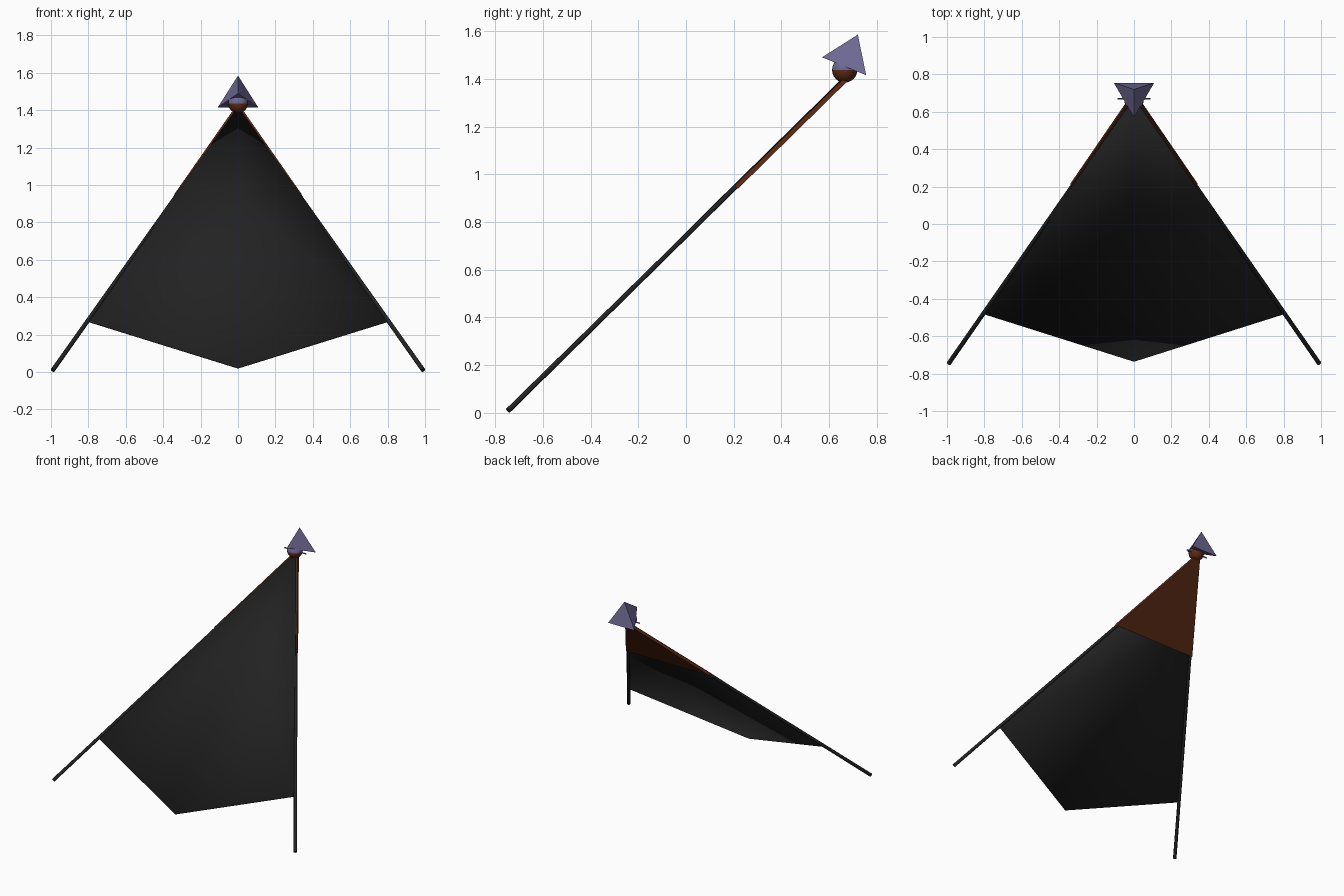
import bpy, bmesh, math
from mathutils import Vector

if "Cube" in bpy.data.objects:
    bpy.data.objects.remove(bpy.data.objects["Cube"])

def material(name, rgb):
    m = bpy.data.materials.new(name)
    m.diffuse_color = (*rgb, 1)
    m.use_nodes = True
    m.node_tree.nodes["Principled BSDF"].inputs["Base Color"].default_value = m.diffuse_color
    return m

BLACK = material("black cloth", (0.016, 0.016, 0.016))
BROWN = material("rust brown", (0.115, 0.024, 0.008))
VIOLET = material("dusty violet", (0.155, 0.14, 0.29))

NORMAL = Vector((0, -1.4, 1.425)).normalized()

def on_slope(x, t, h=0.0):
    """Point on the sloping plane: t runs from the apex (0) to the pole feet (1)."""
    return Vector((x, 0.68 - 1.425 * t, 1.41 - 1.4 * t)) + NORMAL * h

def make(name, verts, faces, mats):
    me = bpy.data.meshes.new(name)
    me.from_pydata(verts, [], faces)
    bm = bmesh.new()
    bm.from_mesh(me)
    bmesh.ops.recalc_face_normals(bm, faces=bm.faces)
    bm.to_mesh(me)
    bm.free()
    for m in mats:
        me.materials.append(m)
    ob = bpy.data.objects.new(name, me)
    bpy.context.collection.objects.link(ob)
    return ob

def slab(name, top, bottom, mat):
    """Closed thin solid between two matching outlines."""
    n = len(top)
    faces = [tuple(range(n)), tuple(range(2 * n - 1, n - 1, -1))]
    faces += [(i, (i + 1) % n, (i + 1) % n + n, i + n) for i in range(n)]
    return make(name, top + bottom, faces, [mat])

def rod(name, a, b, r1, r2, mat, sides=8):
    d = b - a
    bpy.ops.mesh.primitive_cone_add(vertices=sides, radius1=r1, radius2=r2,
                                    depth=d.length, location=(a + b) / 2,
                                    rotation=d.to_track_quat('Z', 'Y').to_euler())
    ob = bpy.context.object
    ob.name = name
    ob.data.materials.append(mat)
    bpy.ops.object.shade_smooth_by_angle(angle=math.radians(50))
    return ob

# Two long poles meeting at the apex
for side, s in (("left", -1), ("right", 1)):
    rod(side + "_pole", on_slope(s * 0.99, 1), on_slope(0, 0), 0.012, 0.009, BLACK)

# Kite-shaped cloth stretched between the poles, with a shallow fold
cloth_points = [on_slope(0, 0, 0.010),
                on_slope(-0.34, 0.34, 0.010), on_slope(0.34, 0.34, 0.010),
                on_slope(-0.806, 0.814), on_slope(0.806, 0.814),
                on_slope(0, 0.993), on_slope(0, 0.36, 0.010)]
cloth = make("cloth", cloth_points,
             [(0, 1, 6), (0, 6, 2), (1, 3, 6), (6, 4, 2), (3, 5, 6), (5, 4, 6)], [BLACK])
mod = cloth.modifiers.new("thickness", 'SOLIDIFY')
mod.thickness = 0.004
mod.offset = 0
for p in cloth.data.polygons:
    p.use_smooth = True

# Rust-coloured triangular patch behind the top of the cloth
T = 0.33
outline = [(-0.016, 0), (0.016, 0), (0.99 * T + 0.012, T), (-0.99 * T - 0.012, T)]
slab("back_patch", [on_slope(x, t, 0.0075) for x, t in outline],
     [on_slope(x, t, -0.012) for x, t in outline], BROWN)

# Two-tone ball at the apex
bpy.ops.mesh.primitive_uv_sphere_add(segments=20, ring_count=12, radius=0.053,
                                     location=(0, 0.665, 1.437))
ball = bpy.context.object
ball.name = "apex_ball"
ball.data.materials.append(BROWN)
ball.data.materials.append(VIOLET)
for p in ball.data.polygons:
    p.material_index = 1 if p.center.z > 0 else 0
    p.use_smooth = True

# Thin cross pin through the ball
rod("cross_pin", Vector((-0.088, 0.67, 1.432)), Vector((0.088, 0.67, 1.432)),
    0.005, 0.005, VIOLET, 6)

# Faceted pointed head
make("pointed_head", [(0, 0.57, 1.49), (0, 0.72, 1.585),
                      (-0.108, 0.755, 1.415), (0.108, 0.755, 1.415)],
     [(0, 1, 2), (0, 3, 1), (0, 2, 3), (1, 3, 2)], [VIOLET])
